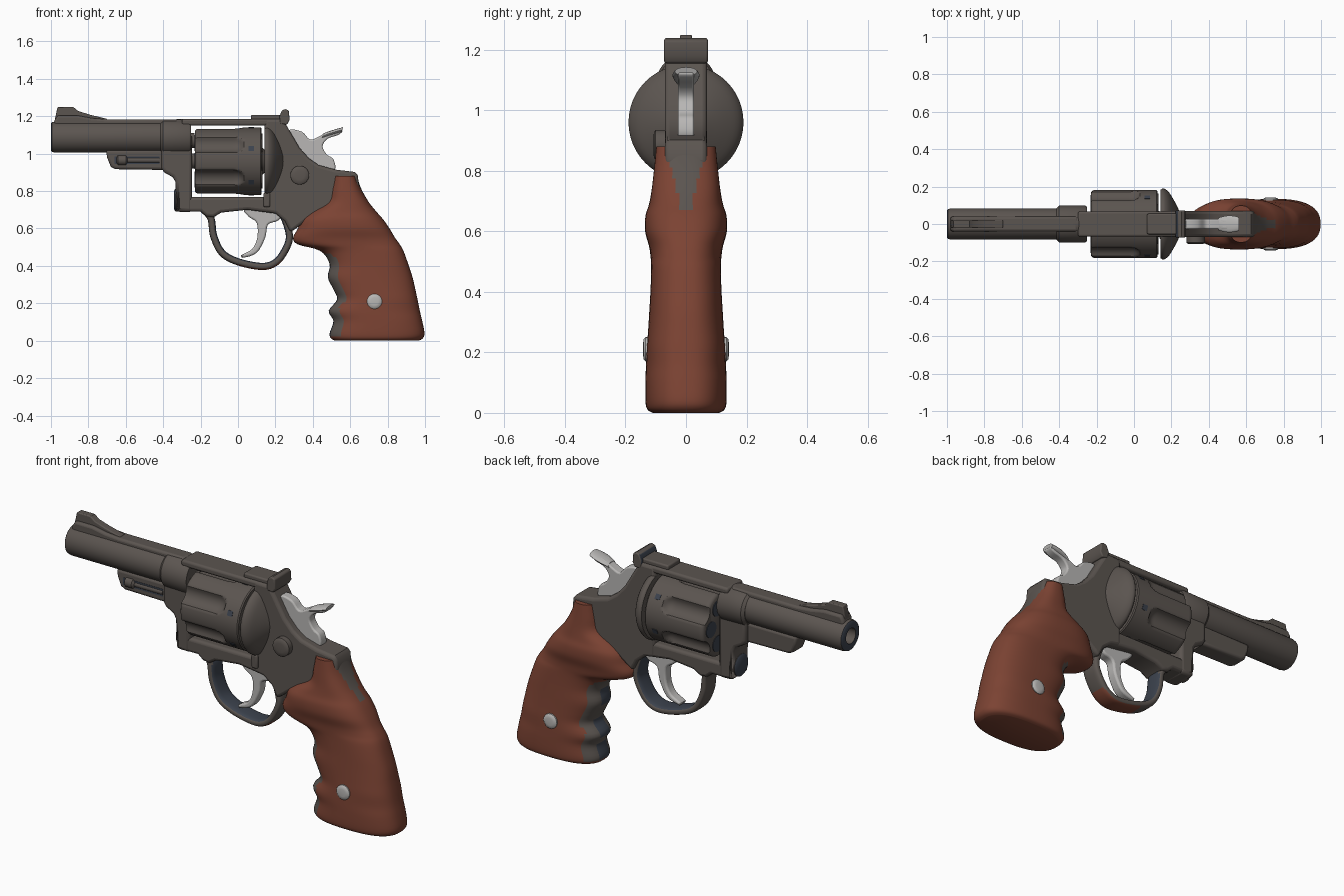
import bpy, bmesh, math
from mathutils import Vector

if "Cube" in bpy.data.objects:
    bpy.data.objects.remove(bpy.data.objects["Cube"])


def material(name, col):
    m = bpy.data.materials.new(name)
    m.diffuse_color = (*col, 1)
    m.use_nodes = True
    m.node_tree.nodes["Principled BSDF"].inputs["Base Color"].default_value = m.diffuse_color
    return m


STEEL = material("gunmetal_grey", (0.105, 0.090, 0.080))
WOOD = material("reddish_brown", (0.20, 0.056, 0.033))
SILVER = material("light_grey", (0.48, 0.47, 0.46))
SLATE = material("dark_slate", (0.045, 0.055, 0.075))
MATS = [STEEL, WOOD, SILVER, SLATE]


def make(name, verts, faces, mat, rule=None, bevel=0):
    bm = bmesh.new()
    vs = [bm.verts.new(v) for v in verts]
    for f in faces:
        bm.faces.new([vs[i] for i in f])
    bmesh.ops.recalc_face_normals(bm, faces=bm.faces)
    bm.normal_update()
    for f in bm.faces:
        m = rule(f.calc_center_median(), f.normal) if rule else None
        f.material_index = MATS.index(m or mat)
    me = bpy.data.meshes.new(name)
    bm.to_mesh(me)
    bm.free()
    for m in MATS:
        me.materials.append(m)
    ob = bpy.data.objects.new(name, me)
    bpy.context.collection.objects.link(ob)
    if bevel:
        b = ob.modifiers.new("bevel", 'BEVEL')
        b.width, b.segments, b.limit_method = bevel, 3, 'ANGLE'
        b.angle_limit = math.radians(50)
        b.use_clamp_overlap = False
    return ob


def spline(pts, sub=4, closed=False):
    """Catmull-Rom curve through tuples of any size."""
    n, out = len(pts), []
    get = (lambda i: pts[i % n]) if closed else (lambda i: pts[max(0, min(n - 1, i))])
    for i in range(n if closed else n - 1):
        for s in range(sub):
            t = s / sub
            out.append(tuple(
                0.5 * (2 * b + (c - a) * t + (2 * a - 5 * b + 4 * c - d) * t * t
                       + (3 * b - a - 3 * c + d) * t ** 3)
                for a, b, c, d in zip(get(i - 1), get(i), get(i + 1), get(i + 2))))
    return out if closed else out + [pts[-1]]


def prism(name, pts, half, mat, bevel=0.012, y=0, rule=None):
    """Side profile (x, z) given thickness across y."""
    n = len(pts)
    v = [(x, y + s * half, z) for s in (-1, 1) for x, z in pts]
    f = [(i, (i + 1) % n, (i + 1) % n + n, i + n) for i in range(n)]
    return make(name, v, f + [tuple(range(n)), tuple(range(n, 2 * n))], mat, rule, bevel)


def box(name, x0, x1, z0, z1, half, mat, bevel=0.01, y=0):
    return prism(name, [(x0, z0), (x1, z0), (x1, z1), (x0, z1)], half, mat, bevel, y)


def loft(name, rings, mat, rule=None):
    n, k = len(rings[0]), len(rings)
    f = [(r * n + i, r * n + (i + 1) % n, (r + 1) * n + (i + 1) % n, (r + 1) * n + i)
         for r in range(k - 1) for i in range(n)]
    f += [tuple(range(n)), tuple(range((k - 1) * n, k * n))]
    return make(name, [v for r in rings for v in r], f, mat, rule)


def lathe(name, prof, z, mat, y=0, n=48, rule=None, shape=None):
    """Profile (x, radius) turned about a lengthwise axis."""
    rings = []
    for x, r in prof:
        ring = []
        for i in range(n):
            a = 2 * math.pi * i / n
            q = shape(x, r, a) if shape else r
            ring.append((x, y - q * math.cos(a), z + q * math.sin(a)))
        rings.append(ring)
    return loft(name, rings, mat, rule)


def disc(name, x, z, r, y0, y1, mat, dome=0.008):
    """Round button facing sideways."""
    s = 1 if y1 > y0 else -1
    prof = [(y0, r), (y1 - s * dome, r), (y1 - s * dome * .3, r * .85), (y1, r * .5)]
    rings = [[(x + q * math.cos(2 * math.pi * i / 28), y, z + q * math.sin(2 * math.pi * i / 28))
              for i in range(28)] for y, q in prof]
    return loft(name, rings, mat)


def front_slate(c, n):
    return SLATE if n.x < -.8 else None


# Barrel with bore, boss where it joins the frame, and stub behind it
lathe("barrel", [(-.40, .083), (-.98, .083), (-.995, .079), (-1, .072), (-1, .042), (-.88, .04)],
      1.089, STEEL, rule=front_slate)
lathe("barrel_boss", [(-.415, .085), (-.40, .098), (-.265, .1), (-.25, .092)], 1.085, STEEL)
lathe("barrel_stub", [(-.27, .04), (-.233, .04)], 1.07, STEEL, n=24)
# Rib, ramp and front sight
prism("top_rib", [(-.985, 1.12), (-.98, 1.18), (-.965, 1.205), (-.86, 1.205), (-.78, 1.19),
                  (-.70, 1.184), (-.3, 1.184), (-.3, 1.12)], .04, STEEL, .012)
prism("front_sight", spline([(-.98, 1.18), (-.97, 1.225), (-.965, 1.249), (-.88, 1.249), (-.855, 1.228),
                             (-.79, 1.208), (-.70, 1.186), (-.70, 1.15), (-.97, 1.15)], 1, True),
      .02, STEEL, .005)
# Underlug and ejector rod in its slot
prism("underlug", [(-.705, 1.02), (-.70, .98), (-.68, .93), (-.655, .917), (-.39, .913), (-.39, 1.02)],
      .05, STEEL, .014)
box("rod_slot", -.66, -.42, .945, .985, .004, SLATE, 0, -.048)
lathe("ejector_rod", [(-.65, .015), (-.642, .027), (-.60, .027), (-.59, .015), (-.42, .015)],
      .965, STEEL, y=-.042, n=24)

# Frame around the cylinder window
prism("frame_front", [(-.41, 1.1), (-.41, .925), (-.395, .90), (-.35, .875), (-.335, .85), (-.33, .70),
                      (-.32, .688), (-.245, .688), (-.245, 1.1)], .07, STEEL, .018)
lathe("crane_pivot", [(-.342, .05), (-.335, .06), (-.25, .06)], .752, STEEL, n=32, rule=front_slate)
box("top_strap", -.30, .26, 1.150, 1.186, .068, STEEL, .012)
prism("bottom_strap", [(-.33, .69), (-.2, .69), (-.17, .665), (-.13, .66), (-.09, .685), (.05, .70),
                       (.2, .68), (.3, .64), (.3, .768), (-.33, .768)], .068, STEEL, .016)
prism("frame_rear", [(.142, 1.186), (.24, 1.186), (.26, 1.15), (.33, 1.03), (.38, .975), (.43, .94),
                     (.52, .915), (.625, .902), (.64, .885), (.648, .82), (.5, .70), (.37, .645),
                     (.31, .60), (.28, .58), (.25, .64), (.2, .68), (.142, .69)], .07, STEEL, .016)
lathe("recoil_shield", spline([(.142, .183), (.158, .19), (.185, .172), (.212, .13), (.235, .085),
                               (.26, .03)], 3), .96, STEEL)
box("cylinder_stop", .136, .172, .715, .79, .012, STEEL, .008, -.07)
disc("thumb_latch", .33, .885, .05, -.05, -.108, STEEL)


# Fluted cylinder
def flutes(x, r, a):
    step = math.pi / 3
    p = (a - math.pi / 6 + step / 2) % step - step / 2
    d, rc, end = .207, .058, -.02
    rr = rc * rc - max(0, x - end) ** 2
    h = rr - (d * math.sin(p)) ** 2
    return min(r, d * math.cos(p) - math.sqrt(h)) if rr > 0 and h > 0 else r


xs = [(-.215 + .335 * i / 34, .181) for i in range(35)]
lathe("cylinder", [(-.23, .168), (-.224, .176)] + xs + [(.126, .176)], .96, STEEL, n=144, shape=flutes)
lathe("cylinder_axle", [(-.27, .04), (.15, .04)], .96, STEEL, n=24)
lathe("ratchet", [(.12, .075), (.134, .07), (.15, .05)], .96, STEEL, n=24)
for i in range(6):
    a = i * math.pi / 3
    cy, cz = -.112 * math.cos(a), .96 + .112 * math.sin(a)
    lathe(f"chamber_{i}", [(-.233, .043), (-.228, .043)], cz, SLATE, y=cy, n=24)
    lathe(f"cartridge_rim_{i}", [(.12, .05), (.132, .05)], cz, STEEL, y=cy, n=24)
    notch = box(f"stop_notch_{i}", .055, .085, -.014, .014, .003, SLATE, 0, -.18)
    notch.rotation_euler.x = -(a + math.radians(22))
    notch.location.z = .96

# Rear sight
box("rear_sight_base", .07, .25, 1.18, 1.208, .055, STEEL, .008)
prism("rear_sight_blade", [(.225, 1.16), (.222, 1.2), (.235, 1.232), (.255, 1.238), (.272, 1.23),
                           (.276, 1.18), (.262, 1.155)], .072, STEEL, .006, rule=front_slate)

# Hammer with spur
prism("hammer", spline([(.27, 1.12), (.34, 1.118), (.385, 1.075), (.43, 1.09), (.48, 1.117), (.54, 1.13),
                        (.558, 1.12), (.535, 1.1), (.48, 1.08), (.452, 1.04), (.475, .995), (.51, .97),
                        (.515, .91), (.43, .90), (.33, 1.0)], 4, True), .027, SILVER, .008)
spur = []
for i in range(9):
    t = i / 8
    w = .022 + .023 * math.sin(math.pi * min(1, t * .62 + .15))
    spur.append([(.45 + .108 * t + .004 * math.sin(b), w * math.cos(b),
                  1.092 + .036 * t ** .8 + .014 * math.sin(b))
                 for b in [2 * math.pi * k / 20 for k in range(20)]])
loft("hammer_spur", spur, SILVER)

# Trigger
prism("trigger", spline([(.04, .71), (.055, .665), (.10, .63), (.103, .55), (.075, .49), (.02, .458),
                         (.028, .444), (.10, .47), (.145, .55), (.16, .62), (.21, .64), (.235, .67),
                         (.23, .71)], 4, True), .028, SILVER, .01)

# Trigger guard, a rounded strap swept along a loop
path = spline([(-.19, .705), (-.145, .655), (-.13, .56), (-.085, .47), (0, .422), (.13, .397),
               (.205, .422), (.255, .49), (.275, .56), (.25, .65), (.22, .70)], 6)
rings = []
for i, (x, z) in enumerate(path):
    a, b = path[max(0, i - 1)], path[min(len(path) - 1, i + 1)]
    t = Vector((b[0] - a[0], b[1] - a[1])).normalized()
    ring = []
    for k in range(24):
        u = 2 * math.pi * k / 24
        c, s = math.cos(u), math.sin(u)
        wy = .052 * math.copysign(abs(c) ** .55, c)
        wn = .019 * math.copysign(abs(s) ** .7, s)
        ring.append((x - t.y * wn, wy, z + t.x * wn))
    rings.append(ring)


def guard_rule(c, n):
    inward = Vector((.07 - c.x, 0, .57 - c.z)).normalized()
    if n.dot(inward) > .75:
        return SLATE
    return WOOD if n.z < -.6 and c.x > 0 else None


loft("trigger_guard", rings, STEEL, guard_rule)

# Grip: slices of (height, front, back, half width)
levels = spline([(.88, .51, .635, .098), (.81, .495, .66, .105), (.74, .475, .70, .113),
                 (.69, .39, .74, .122), (.65, .34, .775, .134), (.60, .32, .81, .135),
                 (.55, .295, .84, .122), (.515, .32, .865, .117), (.48, .44, .885, .115),
                 (.41, .49, .91, .117), (.34, .48, .933, .121), (.275, .51, .948, .125),
                 (.22, .53, .96, .129), (.16, .485, .972, .132), (.105, .51, .985, .134),
                 (.04, .49, .997, .134), (.012, .497, .987, .128), (0, .52, .965, .11)], 4)
rings = []
for z, xf, xb, w in levels:
    ring = []
    for k in range(56):
        u = 2 * math.pi * k / 56
        c, s = math.cos(u), math.sin(u)
        ring.append(((xf + xb) / 2 + (xb - xf) / 2 * math.copysign(abs(c) ** .78, c),
                     w * math.copysign(abs(s) ** .78, s), max(0, z)))
    rings.append(ring)


def grip_rule(c, n):
    if c.z > .64 and n.x > .3 and abs(c.y) < .06 * (c.z - .62) / .24:
        return STEEL                       # tang showing down the back
    if .02 < c.z < .46 and n.x < -.5:      # strap showing in the finger grooves
        return SLATE if abs(c.y) < .04 and n.z > -.3 else STEEL
    return None


loft("grip", rings, WOOD, grip_rule)
for side, s in (("left", -1), ("right", 1)):
    disc(f"grip_medallion_{side}", .73, .21, .04, s * .10, s * .142, SILVER)

bpy.ops.object.select_all(action='SELECT')
bpy.context.view_layer.objects.active = bpy.data.objects["grip"]
bpy.ops.object.shade_smooth_by_angle(angle=math.radians(38))
